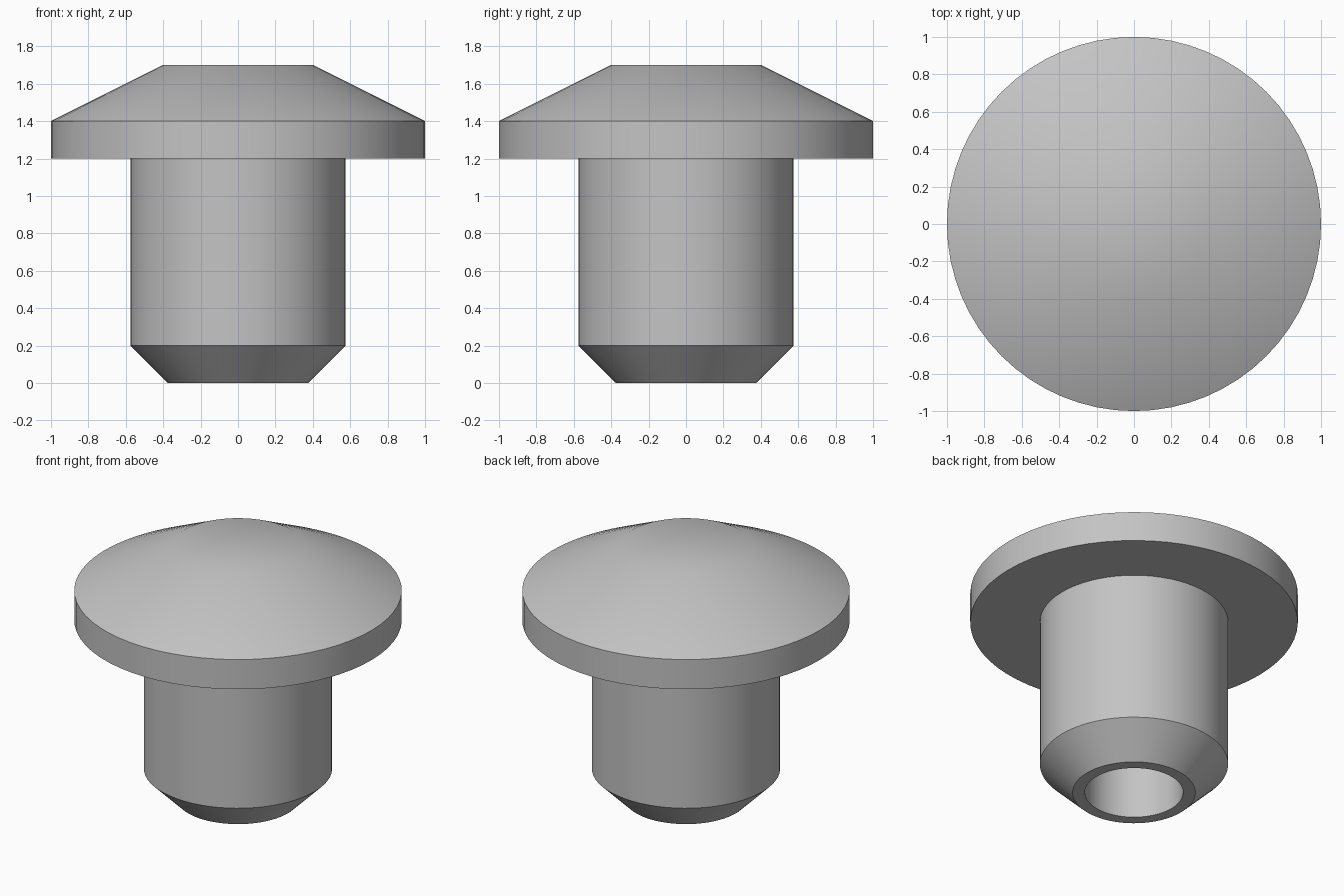
import bpy, bmesh, math

cube = bpy.data.objects.get("Cube")
if cube:
    bpy.data.objects.remove(cube, do_unlink=True)

SEGMENTS = 64

# Single neutral grey
grey = bpy.data.materials.new("plain_grey")
grey.use_nodes = True
colour = (0.55, 0.55, 0.55, 1)
grey.diffuse_color = colour
grey.node_tree.nodes["Principled BSDF"].inputs["Base Color"].default_value = colour

# Closed (radius, height) outline: bore, tapered tip, shank, flange, cone, flat top
BORE, TIP, SHANK, FLANGE, TOP = 0.30, 0.375, 0.575, 1.0, 0.40
profile = [(BORE, 1.2), (BORE, 0), (TIP, 0), (SHANK, 0.2), (SHANK, 1.2),
           (FLANGE, 1.2), (FLANGE, 1.4), (TOP, 1.7)]


def lathe(name, outline, material):
    """Revolve an outline around z and cap both ends."""
    bm = bmesh.new()
    rings = []
    for radius, height in outline:
        angles = [math.tau * i / SEGMENTS for i in range(SEGMENTS)]
        rings.append([bm.verts.new((radius * math.cos(a), radius * math.sin(a), height))
                      for a in angles])
    for low, high in zip(rings, rings[1:]):
        for i in range(SEGMENTS):
            j = (i + 1) % SEGMENTS
            bm.faces.new((low[i], low[j], high[j], high[i]))
    bm.faces.new(rings[0])
    bm.faces.new(rings[-1])
    bmesh.ops.recalc_face_normals(bm, faces=bm.faces)
    mesh = bpy.data.meshes.new(name)
    bm.to_mesh(mesh)
    bm.free()
    mesh.materials.append(material)
    obj = bpy.data.objects.new(name, mesh)
    bpy.context.collection.objects.link(obj)
    return obj


# Push-in plug with a hollow shank
plug = lathe("plug_body", profile, grey)
bpy.ops.object.select_all(action="DESELECT")
plug.select_set(True)
bpy.context.view_layer.objects.active = plug
bpy.ops.object.shade_smooth_by_angle(angle=math.radians(30))
